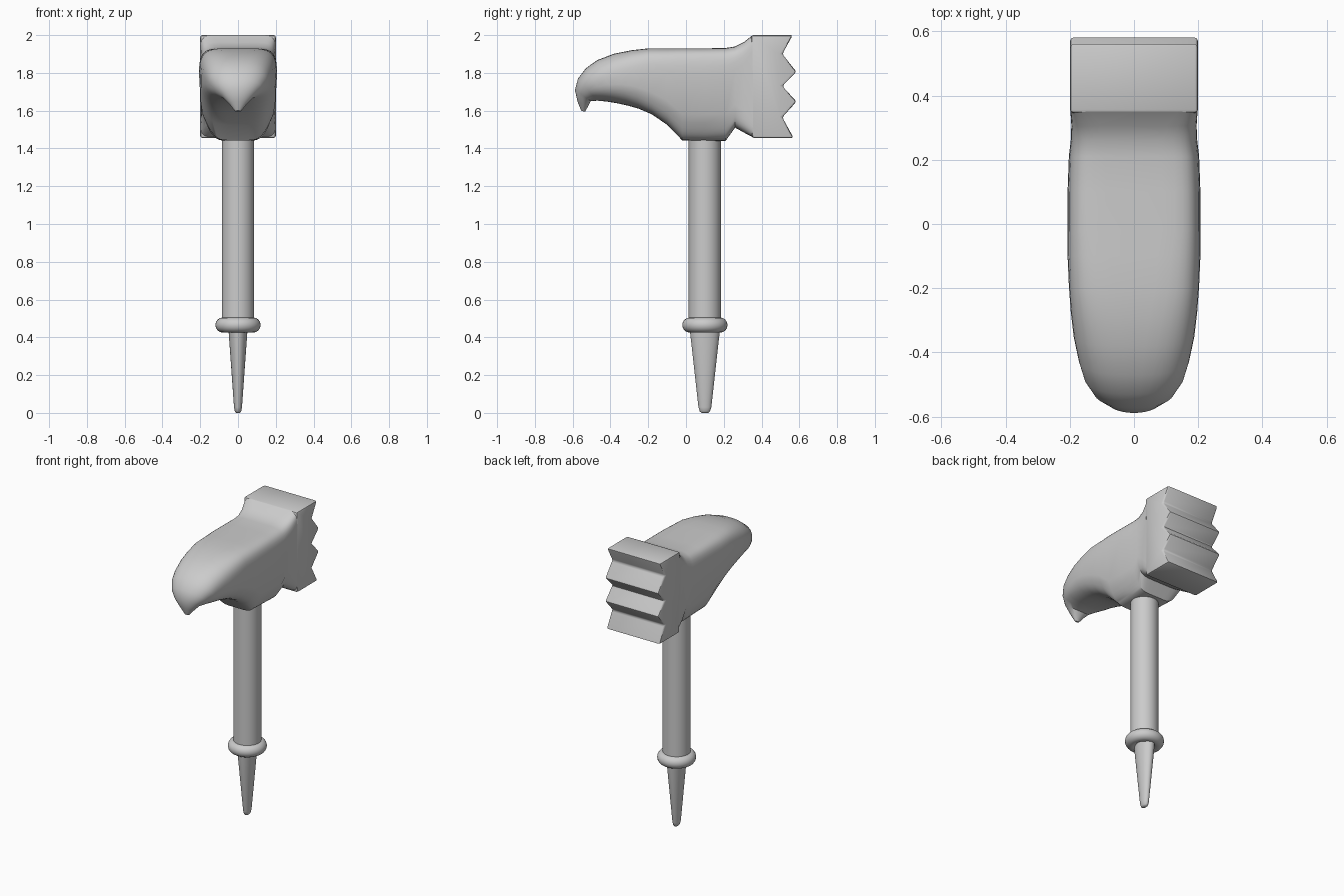
import bpy, bmesh, math

if "Cube" in bpy.data.objects:
    bpy.data.objects.remove(bpy.data.objects["Cube"])


def finish(name, bm, angle=35):
    bmesh.ops.recalc_face_normals(bm, faces=bm.faces)
    me = bpy.data.meshes.new(name)
    bm.to_mesh(me)
    bm.free()
    ob = bpy.data.objects.new(name, me)
    bpy.context.collection.objects.link(ob)
    bpy.ops.object.select_all(action='DESELECT')
    ob.select_set(True)
    bpy.context.view_layer.objects.active = ob
    bpy.ops.object.shade_smooth_by_angle(angle=math.radians(angle))
    return ob


def loft(name, rings, angle=35):
    bm = bmesh.new()
    loops = [[bm.verts.new(p) for p in r] for r in rings]
    n = len(loops[0])
    for a, b in zip(loops, loops[1:]):
        for i in range(n):
            j = (i + 1) % n
            bm.faces.new((a[i], a[j], b[j], b[i]))
    bm.faces.new(loops[0])
    bm.faces.new(loops[-1])
    return finish(name, bm, angle)


def spow(v, e):
    return math.copysign(abs(v) ** e, v)


# Rounded section spanned between a top and a bottom point of the side profile
def section(top, bottom, w, n, base):
    pts = []
    for i in range(40):
        a = math.tau * (i + 0.5) / 40
        x = w * spow(math.cos(a), 2 / n)
        v = 0.5 + 0.5 * spow(math.sin(a), 2 / n)
        x *= base + (1 - base) * min(1, v / 0.38)
        pts.append((x, bottom[0] + (top[0] - bottom[0]) * v,
                    bottom[1] + (top[1] - bottom[1]) * v))
    return pts


# Bird head with hooked beak: top, bottom, half width, squareness, base width
head = [
    ((-.555, 1.60), (-.535, 1.594), .015, 2, 1),
    ((-.575, 1.65), (-.52, 1.62), .045, 2, 1),
    ((-.588, 1.71), (-.505, 1.65), .085, 2.1, 1),
    ((-.572, 1.77), (-.47, 1.653), .125, 2.2, 1),
    ((-.53, 1.825), (-.42, 1.648), .155, 2.4, 1),
    ((-.47, 1.868), (-.37, 1.64), .172, 2.6, .95),
    ((-.38, 1.902), (-.31, 1.627), .188, 3, .9),
    ((-.29, 1.92), (-.25, 1.61), .197, 3.6, .85),
    ((-.2, 1.93), (-.18, 1.58), .203, 4.5, .8),
    ((-.1, 1.93), (-.1, 1.525), .207, 5, .75),
    ((-.02, 1.93), (-.02, 1.443), .207, 6, .63),
    ((.1, 1.93), (.1, 1.44), .207, 6, .63),
    ((.21, 1.932), (.21, 1.44), .203, 6, .68),
    ((.26, 1.94), (.26, 1.51), .197, 6, .9),
    ((.305, 1.962), (.31, 1.482), .195, 8, 1),
    ((.35, 1.998), (.36, 1.457), .198, 14, 1),
]
loft("bird_head", [section(*s) for s in head])

# Jagged feather crest: zigzag side profile extruded across x
prof = [(.345, 2.0), (.565, 2.0), (.51, 1.90), (.585, 1.805), (.51, 1.73),
        (.585, 1.648), (.51, 1.565), (.57, 1.455), (.35, 1.455)]
bm = bmesh.new()
face = bm.faces.new([bm.verts.new((-.2, y, z)) for y, z in prof])
ext = bmesh.ops.extrude_face_region(bm, geom=[face])
bmesh.ops.translate(bm, vec=(.4, 0, 0),
                    verts=[e for e in ext["geom"] if isinstance(e, bmesh.types.BMVert)])
bmesh.ops.bevel(bm, geom=bm.edges[:], offset=.012, segments=2, profile=.5,
                affect='EDGES', clamp_overlap=True)
finish("feather_crest", bm, 40)


def oval(z, rx, ry):
    return [(rx * math.cos(math.tau * i / 32), .1 + ry * math.sin(math.tau * i / 32), z)
            for i in range(32)]


# Handle shaft and flattened spike
loft("shaft", [oval(.465, .086, .086), oval(1.46, .086, .086)])
loft("spike", [oval(0, .01, .018), oval(.008, .017, .027), oval(.03, .021, .034),
               oval(.45, .051, .081)], 60)

# Collar ring
bpy.ops.mesh.primitive_torus_add(major_radius=.08, minor_radius=.04, major_segments=40,
                                 minor_segments=16, location=(0, .1, .465))
bpy.context.object.name = "collar_ring"
bpy.ops.object.shade_smooth()
